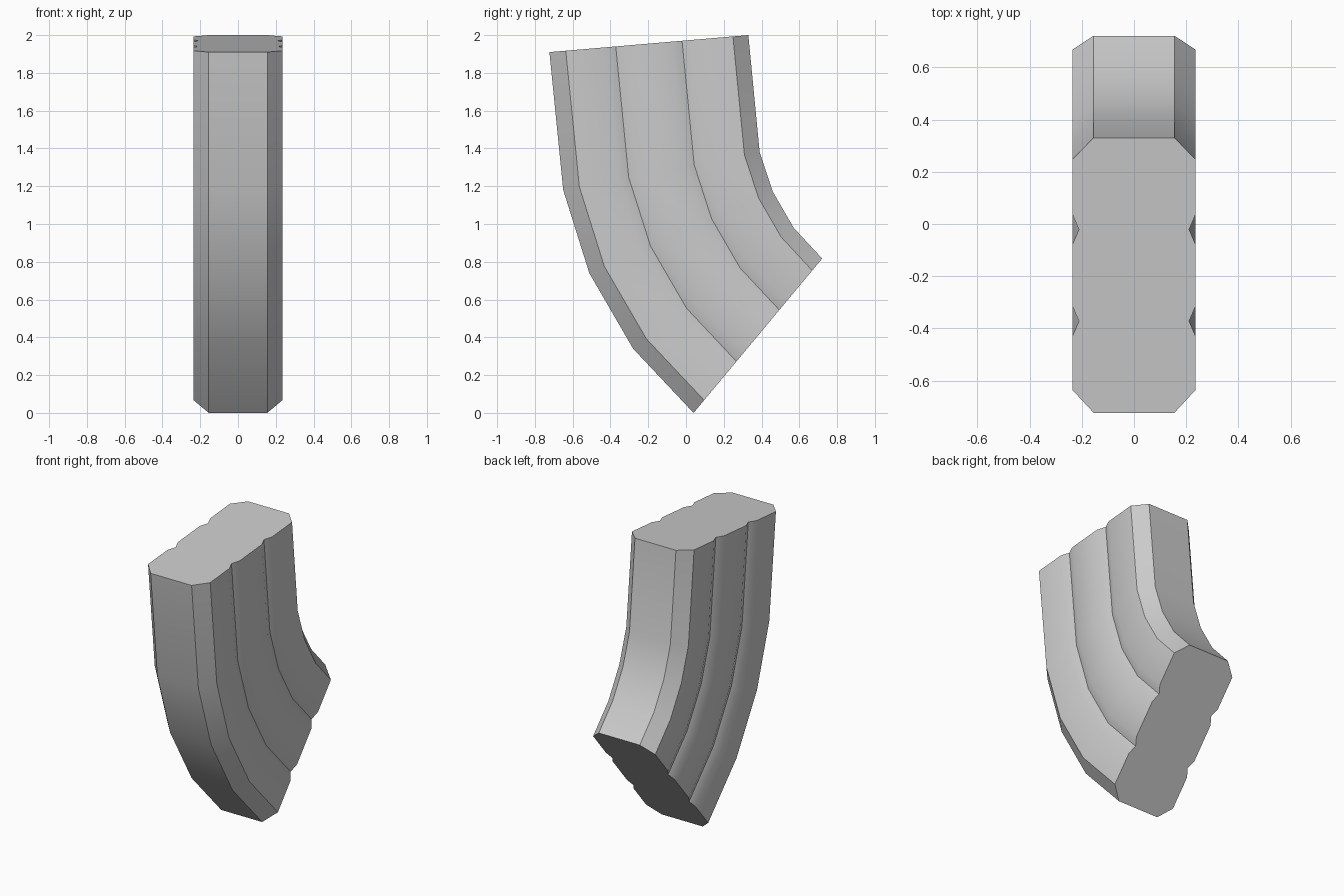
import bpy, bmesh
from math import radians
from mathutils import Vector

if "Cube" in bpy.data.objects:
    bpy.data.objects.remove(bpy.data.objects["Cube"])

# Bend stations: outer and inner (y, z) ends of each cross-section, top to bottom
STATIONS = [
    ((-0.723, 1.91), (0.33, 2.0)),
    ((-0.65, 1.18), (0.39, 1.38)),
    ((-0.512, 0.74), (0.46, 1.17)),
    ((-0.28, 0.34), (0.57, 0.98)),
    ((0.04, 0.0), (0.721, 0.817)),
]

# Half cross-section: (distance from outer face, half width), chamfers and two V grooves
LENGTH = 1.059
HALF = [(0.0, 0.155), (0.087, 0.235)]
for centre in (0.353, 0.706):
    HALF += [(centre - 0.056, 0.235), (centre, 0.211), (centre + 0.056, 0.235)]
HALF += [(LENGTH - 0.082, 0.235), (LENGTH, 0.155)]
PROFILE = HALF + [(d, -w) for d, w in reversed(HALF)]

bm = bmesh.new()
rings = []
for outer, inner in STATIONS:
    a, b = Vector((0, *outer)), Vector((0, *inner))
    ring = []
    for d, w in PROFILE:
        p = a.lerp(b, d / LENGTH)
        ring.append(bm.verts.new((w, p.y, p.z)))
    rings.append(ring)

# Skin between the stations
n = len(PROFILE)
for r0, r1 in zip(rings, rings[1:]):
    for i in range(n):
        j = (i + 1) % n
        bm.faces.new((r0[i], r0[j], r1[j], r1[i]))

# Flat end caps
bm.faces.new(rings[0])
bm.faces.new(rings[-1][::-1])
bmesh.ops.recalc_face_normals(bm, faces=bm.faces[:])

mesh = bpy.data.meshes.new("bent_grooved_block")
bm.to_mesh(mesh)
bm.free()
block = bpy.data.objects.new("bent_grooved_block", mesh)
bpy.context.collection.objects.link(block)

# Smooth along the bend, crisp at chamfers and groove bottoms
bpy.context.view_layer.objects.active = block
block.select_set(True)
bpy.ops.object.shade_smooth_by_angle(angle=radians(30))
